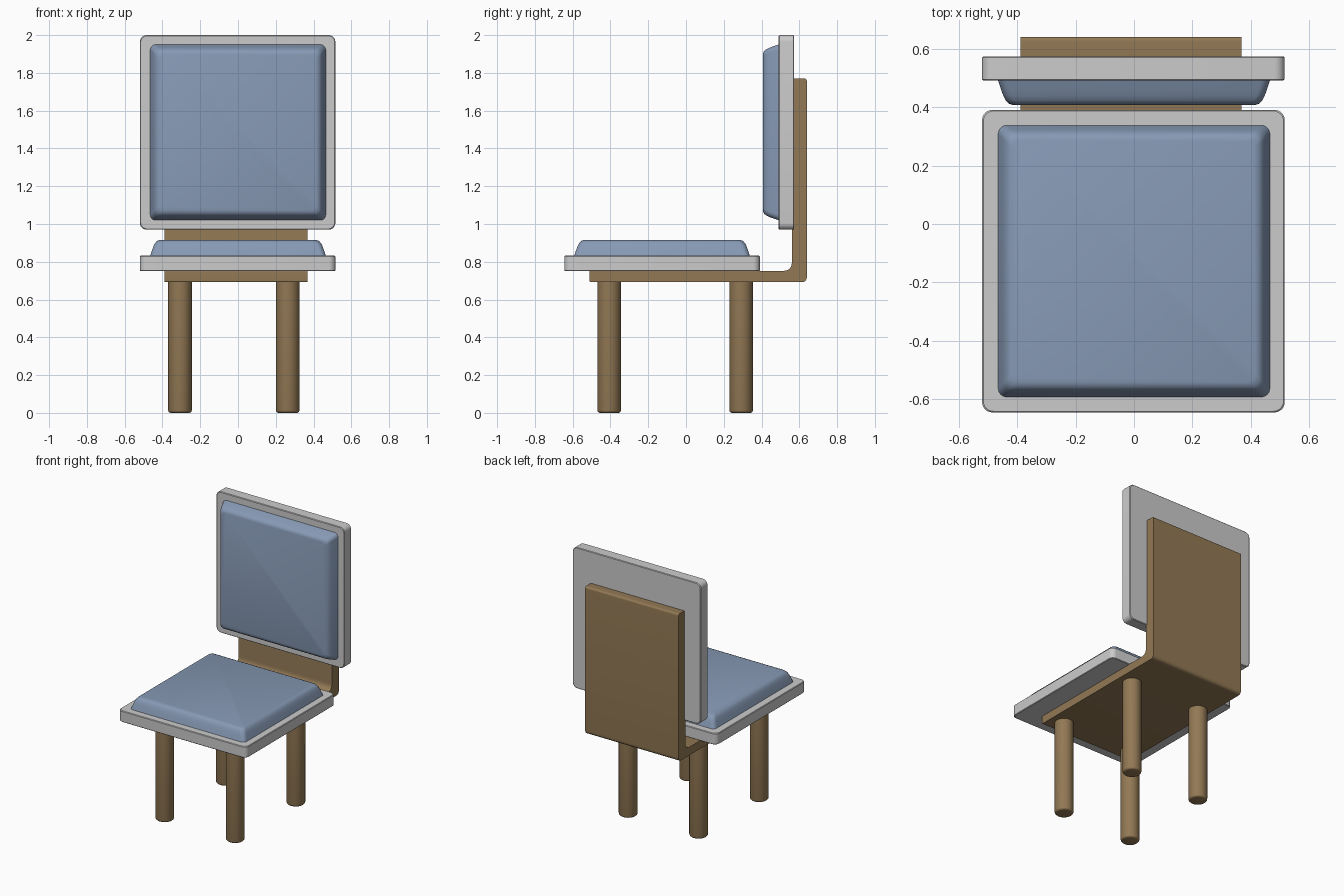
import bpy, bmesh
from math import pi, sin, cos, radians

if "Cube" in bpy.data.objects:
    bpy.data.objects.remove(bpy.data.objects["Cube"])


def material(name, rgb):
    m = bpy.data.materials.new(name)
    m.diffuse_color = (*rgb, 1)
    m.use_nodes = True
    m.node_tree.nodes["Principled BSDF"].inputs["Base Color"].default_value = m.diffuse_color
    return m


wood = material("wood", (0.29, 0.19, 0.09))
fabric = material("fabric", (0.24, 0.32, 0.46))


def finish(name, bm, mat=None):
    bmesh.ops.recalc_face_normals(bm, faces=bm.faces)
    me = bpy.data.meshes.new(name)
    bm.to_mesh(me)
    bm.free()
    ob = bpy.data.objects.new(name, me)
    bpy.context.collection.objects.link(ob)
    if mat:
        me.materials.append(mat)
    bpy.ops.object.select_all(action='DESELECT')
    bpy.context.view_layer.objects.active = ob
    ob.select_set(True)
    bpy.ops.object.shade_smooth_by_angle(angle=radians(35))
    return ob


def padded_slab(name, w, d, radius, profile, loc, tilt=0, mat=None):
    """Stack rounded rectangles; profile is a list of (inset, height)."""
    bm = bmesh.new()
    rings = []
    for inset, z in profile:
        ring = []
        for q, (sx, sy) in enumerate([(1, 1), (-1, 1), (-1, -1), (1, -1)]):
            for k in range(7):
                a = q * pi / 2 + k * pi / 12
                ring.append(bm.verts.new((sx * (w / 2 - inset - radius) + radius * cos(a),
                                          sy * (d / 2 - inset - radius) + radius * sin(a), z)))
        rings.append(ring)
    for lo, hi in zip(rings, rings[1:]):
        for i in range(len(lo)):
            j = (i + 1) % len(lo)
            bm.faces.new((lo[i], lo[j], hi[j], hi[i]))
    bm.faces.new(rings[0][::-1])
    bm.faces.new(rings[-1])
    ob = finish(name, bm, mat)
    ob.location = loc
    ob.rotation_euler.x = tilt
    return ob


board = [(0.004, 0), (0, 0.004), (0, 0.078), (0.004, 0.082)]
cushion = [(0, 0), (0.010, 0.03), (0.018, 0.052), (0.026, 0.068), (0.036, 0.079), (0.05, 0.084)]

# seat and backrest: grey boards with blue cushions
padded_slab("seat_board", 1.035, 1.035, 0.035, board, (-0.002, -0.127, 0.75))
padded_slab("seat_cushion", 0.93, 0.93, 0.03, cushion, (0, -0.127, 0.831), mat=fabric)
padded_slab("back_board", 1.035, 1.03, 0.035, board, (-0.002, 0.573, 1.485), pi / 2)
padded_slab("back_cushion", 0.93, 0.93, 0.03, cushion, (0, 0.491, 1.485), pi / 2, fabric)

# L-shaped wooden support: side profile (y, z, corner radius) extruded along x
corners = [(-0.51, 0.692, 0.008), (0.64, 0.692, 0.03), (0.64, 1.77, 0.015),
           (0.571, 1.77, 0.004), (0.56, 0.752, 0.045), (-0.51, 0.752, 0.004)]
bm = bmesh.new()
outline = []
for i, (y, z, r) in enumerate(corners):
    ends = []
    for n in (corners[i - 1], corners[(i + 1) % len(corners)]):
        dy, dz = n[0] - y, n[1] - z
        length = (dy * dy + dz * dz) ** 0.5
        ends.append((y + dy / length * r, z + dz / length * r))
    for k in range(7):
        t = k / 6
        p = [(1 - t) ** 2 * a + 2 * t * (1 - t) * b + t * t * c
             for a, b, c in zip(ends[0], (y, z), ends[1])]
        outline.append(bm.verts.new((-0.388, *p)))
face = bm.faces.new(outline)
ext = bmesh.ops.extrude_face_region(bm, geom=[face])
bmesh.ops.translate(bm, vec=(0.755, 0, 0),
                    verts=[v for v in ext["geom"] if isinstance(v, bmesh.types.BMVert)])
finish("support_frame", bm, wood)

# four round legs with softened feet
for side, x in (("left", -0.307), ("right", 0.263)):
    for end, y in (("front", -0.407), ("rear", 0.292)):
        bm = bmesh.new()
        bmesh.ops.create_cone(bm, cap_ends=True, segments=32, radius1=0.0625,
                              radius2=0.0625, depth=0.70)
        foot = [e for e in bm.edges if all(v.co.z < 0 for v in e.verts)]
        bmesh.ops.bevel(bm, geom=foot, offset=0.014, segments=3, profile=0.5, affect='EDGES')
        finish(f"{end}_{side}_leg", bm, wood).location = (x, y, 0.35)
